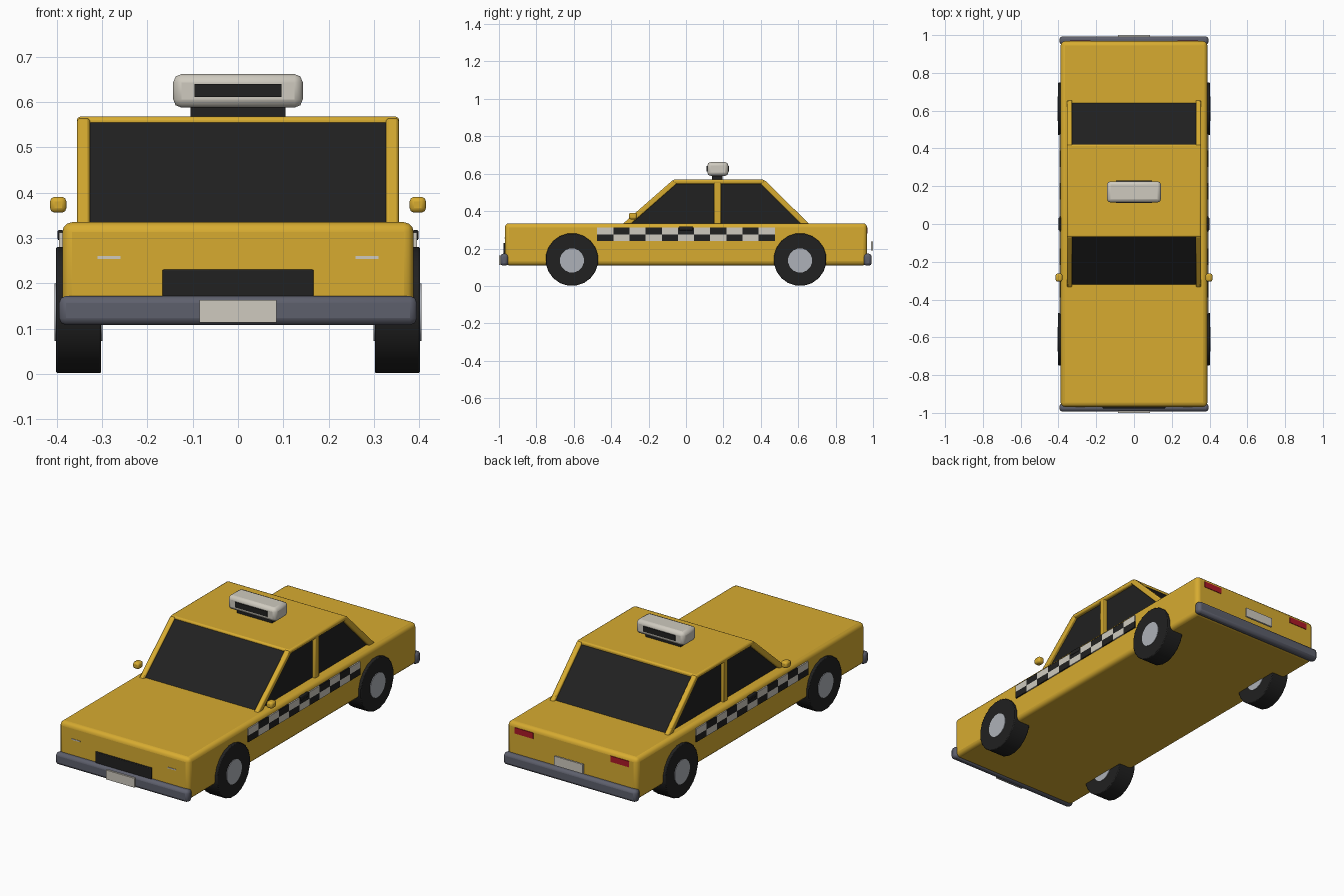
import bpy, bmesh, math
from mathutils import Vector

old = bpy.data.objects.get("Cube")
if old:
    bpy.data.objects.remove(old, do_unlink=True)


def material(name, rgb):
    m = bpy.data.materials.new(name)
    m.use_nodes = True
    m.diffuse_color = (*rgb, 1)
    m.node_tree.nodes["Principled BSDF"].inputs["Base Color"].default_value = (*rgb, 1)
    return m


YELLOW = material("taxi yellow", (0.68, 0.41, 0.03))
BLACK = material("black", (0.015, 0.015, 0.015))
CREAM = material("cream white", (0.62, 0.59, 0.52))
STEEL = material("bumper steel", (0.11, 0.115, 0.15))
RIM = material("rim silver", (0.42, 0.44, 0.48))
RED = material("lamp red", (0.42, 0.01, 0.02))


def finish(name, bm, *mats, bevel=0, segments=2):
    bmesh.ops.recalc_face_normals(bm, faces=bm.faces)
    me = bpy.data.meshes.new(name)
    bm.to_mesh(me)
    bm.free()
    ob = bpy.data.objects.new(name, me)
    bpy.context.collection.objects.link(ob)
    for m in mats:
        me.materials.append(m)
    if bevel:
        mod = ob.modifiers.new("Bevel", "BEVEL")
        mod.width, mod.segments = bevel, segments
    bpy.ops.object.select_all(action="DESELECT")
    ob.select_set(True)
    bpy.context.view_layer.objects.active = ob
    bpy.ops.object.shade_smooth_by_angle(angle=math.radians(35))
    return ob


def box(name, lo, hi, mat, bevel=0, segments=2):
    lo, hi = Vector(lo), Vector(hi)
    bm = bmesh.new()
    bmesh.ops.create_cube(bm, size=1)
    for v in bm.verts:
        v.co = Vector(c * s for c, s in zip(v.co, hi - lo)) + (lo + hi) / 2
    return finish(name, bm, mat, bevel=bevel, segments=segments)


def prism(name, profile, x0, x1, mat, bevel=0):
    """Side profile of (y, z) points extruded from x0 to x1."""
    bm = bmesh.new()
    a = [bm.verts.new((x0, y, z)) for y, z in profile]
    b = [bm.verts.new((x1, y, z)) for y, z in profile]
    bm.faces.new(a)
    bm.faces.new(b)
    for i in range(len(a)):
        j = (i + 1) % len(a)
        bm.faces.new((a[i], a[j], b[j], b[i]))
    return finish(name, bm, mat, bevel=bevel)


def cylinder(name, x0, x1, y, z, r, sides, mat, bevel=0):
    ring = [(y + r * math.cos(math.tau * (i + 0.5) / sides),
             z + r * math.sin(math.tau * (i + 0.5) / sides)) for i in range(sides)]
    return prism(name, ring, x0, x1, mat, bevel)


# Lower body
box("body", (-0.388, -0.968, 0.11), (0.388, 0.968, 0.335), YELLOW, 0.022, 3)

# Cabin: dark glass block, roof and pillars
prism("cabin_glass", [(-0.325, 0.33), (0.645, 0.33), (0.41, 0.56), (-0.065, 0.56)],
      -0.338, 0.338, BLACK)
box("roof", (-0.356, -0.07, 0.545), (0.356, 0.42, 0.568), YELLOW, 0.008)

# Checker cells alternate across two rows
COLS, CELL, ROW = 11, 0.0864, 0.036


def checker(name, x0, x1):
    bm = bmesh.new()
    for r in range(2):
        for c in range(COLS):
            y, z = (c - COLS / 2) * CELL, 0.24 + r * ROW
            quad = [bm.verts.new((x1, yy, zz)) for yy, zz in
                    ((y, z), (y + CELL, z), (y + CELL, z + ROW), (y, z + ROW))]
            bm.faces.new(quad).material_index = (r + c + 1) % 2
    bmesh.ops.remove_doubles(bm, verts=bm.verts, dist=0.0005)
    out = bmesh.ops.extrude_face_region(bm, geom=bm.faces[:], use_keep_orig=True)
    for v in out["geom"]:
        if isinstance(v, bmesh.types.BMVert):
            v.co.x = x0
    finish(name, bm, CREAM, BLACK)


# Everything repeated on both sides
for side, s in (("left", 1), ("right", -1)):
    x0, x1 = s * 0.327, s * 0.355
    prism("front_pillar_" + side,
          [(-0.34, 0.33), (-0.295, 0.33), (-0.045, 0.55), (-0.07, 0.566)], x0, x1, YELLOW, 0.006)
    prism("rear_pillar_" + side,
          [(0.66, 0.33), (0.615, 0.33), (0.395, 0.55), (0.42, 0.566)], x0, x1, YELLOW, 0.006)
    box("middle_pillar_" + side, (min(x0, x1), 0.15, 0.33), (max(x0, x1), 0.187, 0.56),
        YELLOW, 0.005)
    checker("checker_strip_" + side, s * 0.387, s * 0.395)
    box("door_handle_" + side, (s * 0.392 - 0.007, -0.035, 0.295), (s * 0.392 + 0.007, 0.035, 0.318),
        BLACK, 0.005)
    box("mirror_" + side, (s * 0.397 - 0.018, -0.305, 0.356), (s * 0.397 + 0.018, -0.262, 0.391),
        YELLOW, 0.01)
    box("headlight_" + side, (s * 0.285 - 0.025, -0.971, 0.254), (s * 0.285 + 0.025, -0.965, 0.26),
        CREAM)
    box("tail_light_" + side, (s * 0.285 - 0.055, 0.963, 0.28), (s * 0.285 + 0.055, 0.971, 0.312),
        RED)
    for end, y in (("front", -0.61), ("rear", 0.61)):
        cylinder(f"{end}_tyre_{side}", s * 0.302, s * 0.402, y, 0.141, 0.141, 20, BLACK, 0.004)
        cylinder(f"{end}_rim_{side}", s * 0.299, s * 0.405, y, 0.136, 0.065, 16, RIM)

# Bumpers, plates and grille
for end, s, z in (("front", -1, 0.113), ("rear", 1, 0.188)):
    ya, yb = sorted((s * 0.95, s * 0.993))
    box(end + "_bumper", (-0.395, ya, 0.108), (0.395, yb, 0.172), STEEL, 0.015, 2)
    ya, yb = sorted((s * 0.99, s))
    box(end + "_plate", (-0.085, ya, z), (0.085, yb, z + 0.05), CREAM)
box("grille", (-0.167, -0.976, 0.15), (0.167, -0.96, 0.23), BLACK, 0.003)

# Roof sign
box("sign_stem", (-0.105, 0.14, 0.56), (0.105, 0.195, 0.6), BLACK)
box("sign_box", (-0.143, 0.114, 0.588), (0.143, 0.226, 0.662), CREAM, 0.018, 2)
for end, y in (("front", 0.113), ("rear", 0.227)):
    box("sign_panel_" + end, (-0.096, y - 0.003, 0.611), (0.096, y + 0.003, 0.64), BLACK)
